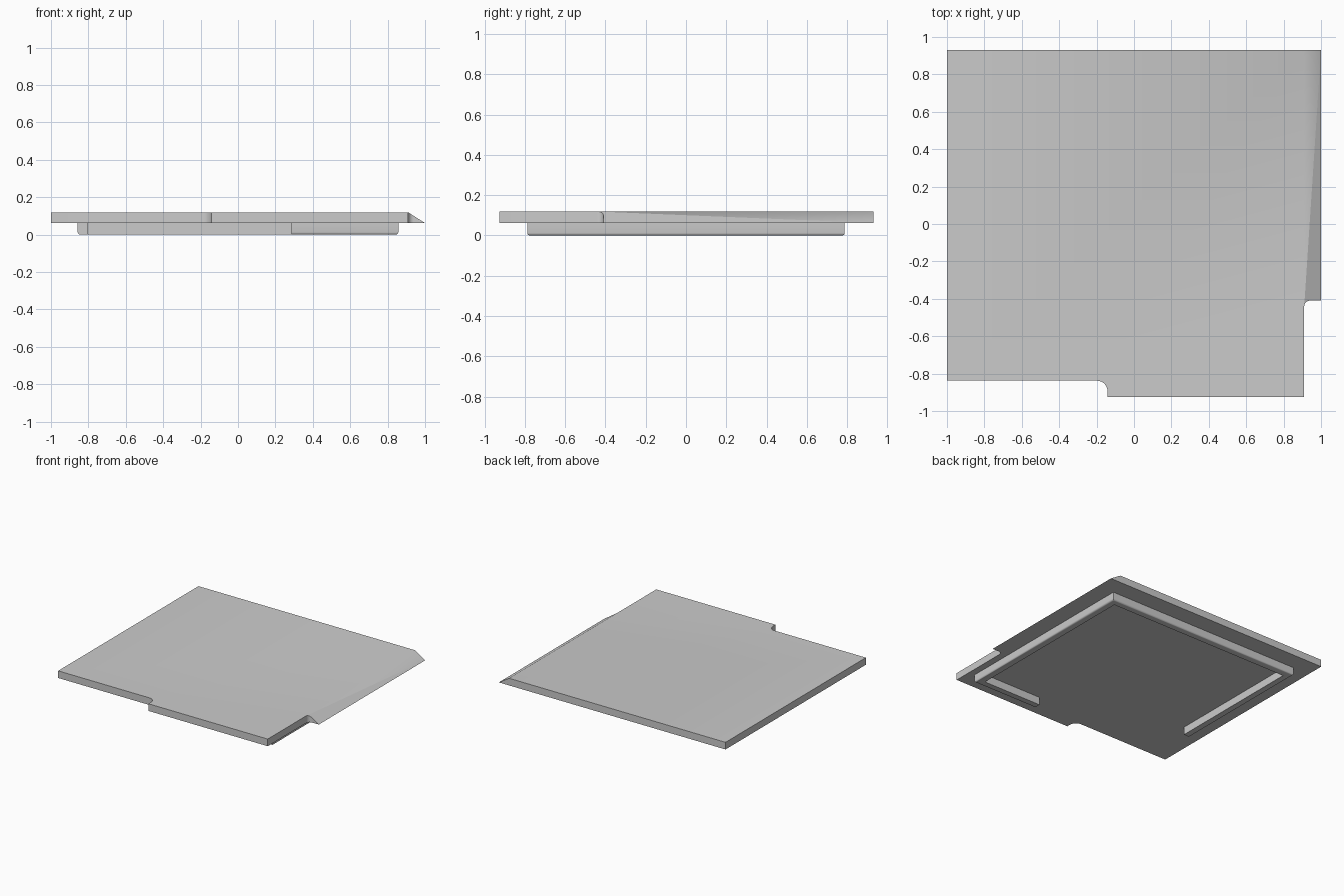
import bpy, bmesh, math
from mathutils import Vector

cube = bpy.data.objects.get("Cube")
if cube:
    bpy.data.objects.remove(cube, do_unlink=True)

UNDER, TOP = 0.062, 0.119      # plate underside and top heights
EDGE = 0.91                    # where the sloped lip begins

grey = bpy.data.materials.new("plain_grey")
grey.use_nodes = True
colour = (0.6, 0.6, 0.6, 1)
grey.diffuse_color = colour
grey.node_tree.nodes["Principled BSDF"].inputs["Base Color"].default_value = colour


def prism(outline, z0, z1):
    """Closed solid from a flat outline."""
    bm = bmesh.new()
    face = bm.faces.new([bm.verts.new((x, y, z0)) for x, y in outline])
    new = bmesh.ops.extrude_face_region(bm, geom=[face], use_keep_orig=True)["geom"]
    for v in new:
        if isinstance(v, bmesh.types.BMVert):
            v.co.z = z1
    bmesh.ops.recalc_face_normals(bm, faces=bm.faces)
    return bm


def finish(bm, name):
    bmesh.ops.recalc_face_normals(bm, faces=bm.faces)
    mesh = bpy.data.meshes.new(name)
    bm.to_mesh(mesh)
    bm.free()
    mesh.materials.append(grey)
    obj = bpy.data.objects.new(name, mesh)
    bpy.context.collection.objects.link(obj)
    bpy.ops.object.select_all(action='DESELECT')
    obj.select_set(True)
    bpy.context.view_layer.objects.active = obj
    bpy.ops.object.shade_smooth_by_angle(angle=math.radians(35))
    return obj


def arc(cx, cy, r, start, end, steps=8):
    return [(cx + r * math.cos(math.radians(start + (end - start) * i / steps)),
             cy + r * math.sin(math.radians(start + (end - start) * i / steps)))
            for i in range(steps + 1)]


# Plate with two filleted steps in its outline
outline = [(-1, 0.93), (-1, -0.838)]
outline += arc(-0.197, -0.893, 0.055, 90, 0)
outline += [(-0.142, -0.925), (EDGE, -0.925)]
outline += arc(EDGE + 0.03, -0.44, 0.03, 180, 90)
outline += [(1, -0.41), (1, 0.93)]
plate = prism(outline, UNDER, TOP)

# Sloped lip: lower the top beyond the edge line down to a knife edge
bmesh.ops.bisect_plane(plate, geom=plate.verts[:] + plate.edges[:] + plate.faces[:],
                       plane_co=(EDGE, 0, 0), plane_no=(1, 0, 0), dist=1e-5)
for v in plate.verts:
    if v.co.z > UNDER + 0.01 and v.co.x > EDGE:
        v.co.z = TOP - (TOP - UNDER) * (v.co.x - EDGE) / (1 - EDGE)
bmesh.ops.remove_doubles(plate, verts=plate.verts, dist=1e-5)
finish(plate, "plate")

# Locating rib under the plate, open at the front right corner
X, Y, W = 0.857, 0.788, 0.055
outer = [(0.285, -Y), (X, -Y), (X, Y), (-X, Y), (-X, -0.39)]
inner = [(-X + W, -0.39), (-X + W, Y - W), (X - W, Y - W), (X - W, -Y + W), (0.285, -Y + W)]
rib = prism(outer + inner, 0, UNDER)


def on_outside(edge):
    a, b = (v.co for v in edge.verts)
    if max(a.z, b.z) > 1e-4:
        return False
    return (abs(a.x - b.x) < 1e-4 and abs(abs(a.x) - X) < 1e-4) or \
           (abs(a.y - b.y) < 1e-4 and abs(abs(a.y) - Y) < 1e-4)


# Rounded lower outer edge of the rib
bmesh.ops.bevel(rib, geom=[e for e in rib.edges if on_outside(e)], offset=0.013,
                segments=4, profile=0.5, affect='EDGES')
finish(rib, "underside_rib")
